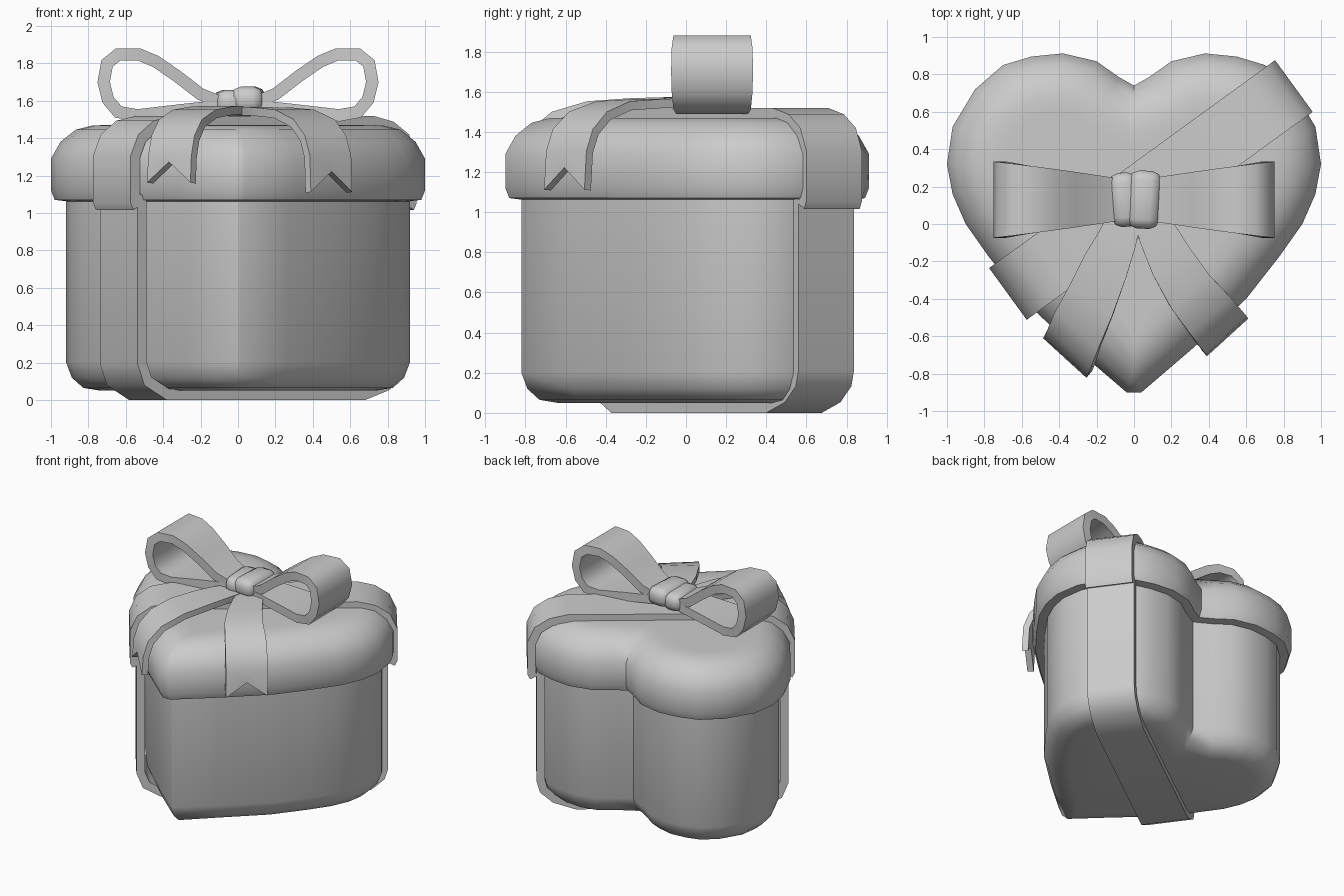
import bpy, bmesh, math
from mathutils import Vector

if "Cube" in bpy.data.objects:
    bpy.data.objects.remove(bpy.data.objects["Cube"], do_unlink=True)

grey = bpy.data.materials.new("plain_grey")
grey.use_nodes = True
grey.diffuse_color = (0.6, 0.6, 0.6, 1)
grey.node_tree.nodes["Principled BSDF"].inputs["Base Color"].default_value = (0.6, 0.6, 0.6, 1)


def finish(name, bm, angle=50, thickness=0):
    bmesh.ops.remove_doubles(bm, verts=bm.verts, dist=0.0005)
    bmesh.ops.recalc_face_normals(bm, faces=bm.faces)
    mesh = bpy.data.meshes.new(name)
    bm.to_mesh(mesh)
    bm.free()
    mesh.materials.append(grey)
    ob = bpy.data.objects.new(name, mesh)
    bpy.context.collection.objects.link(ob)
    bpy.ops.object.select_all(action='DESELECT')
    ob.select_set(True)
    bpy.context.view_layer.objects.active = ob
    if thickness:
        mod = ob.modifiers.new("thickness", 'SOLIDIFY')
        mod.thickness = thickness
        mod.offset = 0
        mod.use_even_offset = True
        bpy.ops.object.modifier_apply(modifier=mod.name)
    bpy.ops.object.shade_smooth_by_angle(angle=math.radians(angle))
    return ob


# Heart outline, right half from the cleft to the tip, then mirrored
half = [(0, .74), (.08, .785), (.2, .87), (.38, .912), (.55, .895), (.7, .85), (.85, .72),
        (.97, .52), (1, .32), (.97, .16), (.9, 0), (.78, -.17), (.6, -.4), (.32, -.66), (.04, -.9)]
heart = [Vector(p) for p in half] + [Vector((-x, y)) for x, y in half[:0:-1]]


def inset_heart(d):
    ring = []
    for i, p in enumerate(heart):
        a = (p - heart[i - 1]).normalized()
        b = (heart[(i + 1) % len(heart)] - p).normalized()
        n1, n2 = Vector((a.y, -a.x)), Vector((b.y, -b.x))
        q = p + (n1 + n2) / (1 + n1.dot(n2)) * d
        if q.x * p.x < 0:
            q.x = 0
        ring.append(q)
    return ring


def heart_solid(name, profile):
    """Loft the heart through (inset, height) steps and cap both ends."""
    bm = bmesh.new()
    rings = [[bm.verts.new((q.x, q.y, z)) for q in inset_heart(-d * -1)] for d, z in profile]
    n = len(heart)
    for lo, hi in zip(rings, rings[1:]):
        for i in range(n):
            j = (i + 1) % n
            bm.faces.new((lo[i], lo[j], hi[j], hi[i]))
    bm.faces.new(rings[0])
    bm.faces.new(rings[-1])
    return finish(name, bm)


heart_solid("box_body", [(.26, .05), (.17, .065), (.11, .12), (.08, .2), (.08, 1.1)])
heart_solid("box_lid", [(.1, 1.06), (.02, 1.07), (0, 1.12), (0, 1.29), (.05, 1.38),
                        (.13, 1.445), (.22, 1.468), (.3, 1.47)])


def strip(name, rows, thickness, closed=False):
    """Ribbon of quads through rows of points, given real thickness."""
    bm = bmesh.new()
    grid = [[bm.verts.new(p) for p in row] for row in rows]
    if closed:
        grid.append(grid[0])
    for r, s in zip(grid, grid[1:]):
        for k in range(len(r) - 1):
            bm.faces.new((r[k], r[k + 1], s[k + 1], s[k]))
    return finish(name, bm, 50, thickness)


# Diagonal band around box and lid: path runs along the band, then up
along = Vector((.809, .588, 0))
across = Vector((-.588, .809, 0))
edges = (-.077, .265)


def band(name, path, thickness, closed=False):
    strip(name, [[along * s + across * e + Vector((0, 0, z)) for e in edges]
                 for s, z in path], thickness, closed)


band("body_band", [(-.69, 1.1), (-.69, .2), (-.65, .1), (-.52, .03), (.78, .03),
                   (.93, .08), (1.01, .15), (1.03, .22), (1.03, 1.1)], .06)
band("lid_band", [(-.72, 1.03), (-.735, 1.06), (-.735, 1.3), (-.69, 1.4), (-.6, 1.465), (-.48, 1.488),
                  (.84, 1.488), (.96, 1.46), (1.05, 1.4), (1.095, 1.3), (1.095, 1.06), (1.08, 1.03)], .06)

# Bow loops, mirrored left and right, widening away from the knot
loop = [(.06, 1.58), (.2, 1.635), (.33, 1.735), (.44, 1.81), (.53, 1.848), (.64, 1.848), (.7, 1.8),
        (.718, 1.7), (.695, 1.605), (.64, 1.54), (.54, 1.522), (.3, 1.55), (.06, 1.575)]
for side, sign in (("left", 1), ("right", -1)):
    strip(side + "_bow_loop", [[(sign * x, .13 + k * (.1 + .145 * x), z) for k in (-1, 1)]
                               for x, z in loop], .065)


# Hanging tails with a notched end: centre point and half-width vector per row
def tail(name, rows):
    pts = []
    for (x, y, z), (wx, wy) in rows:
        pts.append([Vector((x + k * wx, y + k * wy, z)) for k in (-1, 0, 1)])
    pts[-1][1].z += .11
    strip(name, pts, .045)


tail("right_tail", [((-.03, .1, 1.54), (.08, -.01)), ((-.09, -.08, 1.55), (.1, -.035)),
                    ((-.15, -.22, 1.545), (.11, -.06)), ((-.23, -.41, 1.53), (.115, -.08)),
                    ((-.3, -.56, 1.48), (.115, -.1)), ((-.335, -.655, 1.4), (.115, -.105)),
                    ((-.35, -.69, 1.3), (.115, -.105)), ((-.355, -.7, 1.16), (.115, -.105))])
tail("left_tail", [((.06, .1, 1.54), (.08, .01)), ((.13, -.06, 1.545), (.095, .045)),
                   ((.2, -.2, 1.54), (.1, .07)), ((.3, -.36, 1.53), (.105, .085)),
                   ((.4, -.48, 1.48), (.11, .095)), ((.455, -.55, 1.4), (.11, .1)),
                   ((.48, -.58, 1.3), (.11, .1)), ((.485, -.59, 1.11), (.11, .1))])


# Knot made from two overlapping rounded folds
def fold(name, centre, size, tilt):
    bm = bmesh.new()
    bmesh.ops.create_cube(bm, size=1)
    bmesh.ops.scale(bm, vec=size, verts=bm.verts)
    bmesh.ops.bevel(bm, geom=bm.edges[:], offset=.05, segments=2, profile=.5, affect='EDGES')
    ob = finish(name, bm, 60)
    ob.location = centre
    ob.rotation_euler = (0, 0, tilt)


fold("knot_left_fold", (.055, .13, 1.605), (.17, .31, .14), -.06)
fold("knot_right_fold", (-.05, .13, 1.59), (.15, .29, .135), .08)
